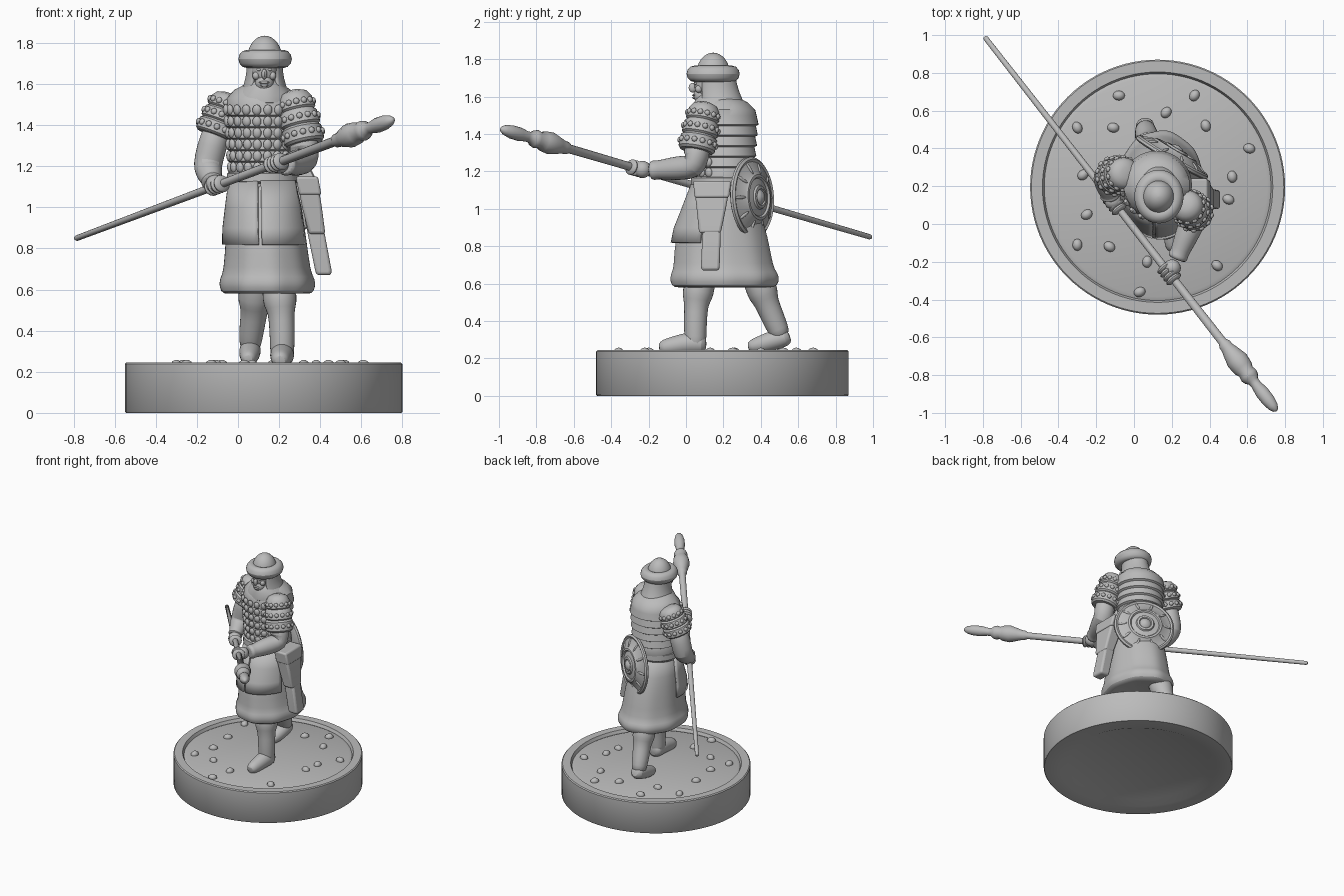
import bpy, bmesh, math
from mathutils import Vector, Matrix

cube = bpy.data.objects.get("Cube")
if cube:
    bpy.data.objects.remove(cube)

grey = bpy.data.materials.new("plain grey")
grey.use_nodes = True
grey.diffuse_color = (0.5, 0.5, 0.5, 1)
bsdf = next(n for n in grey.node_tree.nodes if n.type == 'BSDF_PRINCIPLED')
bsdf.inputs["Base Color"].default_value = (0.5, 0.5, 0.5, 1)
parts = []


def finish(name, bm, subsurf=0, bevel=0, solid=0):
    bmesh.ops.recalc_face_normals(bm, faces=bm.faces)
    me = bpy.data.meshes.new(name)
    bm.to_mesh(me)
    bm.free()
    ob = bpy.data.objects.new(name, me)
    bpy.context.scene.collection.objects.link(ob)
    me.materials.append(grey)
    if solid:
        ob.modifiers.new("thickness", 'SOLIDIFY').thickness = solid
    if bevel:
        mod = ob.modifiers.new("bevel", 'BEVEL')
        mod.width, mod.segments = bevel, 3
    if subsurf:
        ob.modifiers.new("smooth", 'SUBSURF').levels = subsurf
        ob.modifiers["smooth"].render_levels = subsurf
    parts.append(ob)
    return ob


def skin(rings, closed=True, caps=True):
    bm = bmesh.new()
    rows = [[bm.verts.new(p) for p in ring] for ring in rings]
    n = len(rows[0])
    for a, b in zip(rows, rows[1:]):
        for i in range(n if closed else n - 1):
            j = (i + 1) % n
            bm.faces.new((a[i], a[j], b[j], b[i]))
    if caps and closed:
        bm.faces.new(rows[0])
        bm.faces.new(rows[-1])
    return bm


def loft(name, rings, n=32, start=0, sweep=360, fold=0, caps=True, **kw):
    """Stack of ellipses (z, cx, cy, rx, ry); a partial sweep gives an open shell."""
    closed = sweep == 360
    out = []
    for k, (z, cx, cy, rx, ry) in enumerate(rings):
        ring = []
        for i in range(n):
            a = math.radians(start + sweep * i / (n if closed else n - 1))
            s = 1 + fold * math.cos(9 * a) * (1 - k / len(rings))
            ring.append((cx + rx * s * math.cos(a), cy + ry * s * math.sin(a), z))
        out.append(ring)
    return finish(name, skin(out, closed, caps), **kw)


def frame(t):
    u = t.cross(Vector((1, 0, 0))).normalized()
    return u, t.cross(u).normalized()


def tube(name, stops, n=14, **kw):
    """Round limb through (x, y, z, radius) stops."""
    pts = [Vector(s[:3]) for s in stops]
    rings = []
    for i, p in enumerate(pts):
        t = (pts[min(i + 1, len(pts) - 1)] - pts[max(i - 1, 0)]).normalized()
        u, v = frame(t)
        r = stops[i][3]
        rings.append([p + r * (u * math.cos(k * math.tau / n) + v * math.sin(k * math.tau / n))
                      for k in range(n)])
    return finish(name, skin(rings), **kw)


def blobs(name, items, seg=12):
    """Ellipsoids given as (place, radii, rotation matrix or None)."""
    bm = bmesh.new()
    for place, size, rot in items:
        m = Matrix.Translation(place) @ (rot or Matrix()) @ Matrix.Diagonal((*size, 1))
        bmesh.ops.create_uvsphere(bm, u_segments=seg, v_segments=max(6, seg // 2 + 2), radius=1, matrix=m)
    return finish(name, bm)


def facing(v, up='Y'):
    return Vector(v).to_track_quat('Z', up).to_matrix().to_4x4()


# round base: raised rim, sunken floor, dished underside
BX, BY = 0.125, 0.195
loft("base", [(z, BX, BY, r, r) for r, z in (
    (0.02, 0.03), (0.5, 0.025), (0.56, 0), (0.67, 0), (0.675, 0.006), (0.675, 0.238),
    (0.668, 0.245), (0.61, 0.245), (0.6, 0.222), (0.58, 0.23), (0.02, 0.232))], n=96)
pebbles = [(-.08, .68), (.32, .68), (-.3, .51), (-.11, .51), (.17, .59), (.38, .52), (.61, .4),
           (-.27, .26), (.52, .25), (.5, .13), (-.25, .05), (-.3, -.11), (-.13, -.12),
           (.03, -.36), (.07, -.2), (.44, -.22)]
blobs("base_pebbles", [((x, y, 0.232), (0.032, 0.026, 0.026), Matrix.Rotation(i, 4, 'Z'))
                       for i, (x, y) in enumerate(pebbles)])

# boots and legs
tube("front_leg", [(.2, .1, .72, .08), (.2, .07, .58, .085), (.205, .06, .53, .085), (.21, .055, .49, .064),
                   (.215, .05, .4, .064), (.215, .05, .32, .06), (.215, .05, .235, .06)], subsurf=1)
tube("front_boot_foot", [(.215, .11, .275, .03), (.215, .09, .275, .058), (.215, .02, .285, .062),
                         (.21, -.06, .268, .052), (.205, -.12, .258, .045), (.205, -.145, .253, .025)], subsurf=1)
tube("rear_leg", [(.09, .35, .72, .08), (.085, .4, .58, .085), (.08, .415, .54, .083), (.08, .43, .5, .066),
                  (.07, .46, .43, .064), (.06, .495, .35, .058), (.06, .51, .31, .05)], subsurf=1)
tube("rear_boot_foot", [(.06, .555, .325, .03), (.06, .535, .315, .052), (.058, .47, .298, .055),
                        (.055, .4, .275, .048), (.05, .35, .265, .036), (.05, .33, .262, .02)], subsurf=1)

# long coat skirt with a padded hem, and two front panels over it
loft("coat_skirt", [(.6, .14, .205, .1, .12), (.572, .14, .205, .2, .25), (.59, .14, .205, .228, .283),
                    (.63, .14, .207, .236, .293), (.665, .14, .205, .226, .28), (.685, .14, .2, .212, .265),
                    (.85, .135, .19, .196, .25), (1.0, .13, .19, .18, .2), (1.14, .125, .19, .16, .155)],
     n=48, fold=.02, subsurf=1)
panel = [(.82, .135, .19, .213, .272), (.9, .132, .19, .208, .255), (1.0, .13, .19, .194, .215),
         (1.13, .125, .19, .172, .165)]
loft("right_front_panel", panel, n=14, start=-185, sweep=85, solid=.014)
loft("left_front_panel", panel, n=14, start=-95, sweep=70, solid=.014)

# armoured torso in overlapping rows, with a belt
TX, TY, TWIST = .12, .205, -18
rows = []
for i in range(6):
    r = .155 + .004 * i
    rows += [(1.17 + .056 * i, TX, TY, r + .012, r + .008), (1.218 + .056 * i, TX, TY, r, r - .002)]
rows += [(1.53, TX, TY, .175, .165), (1.57, TX, TY, .14, .125), (1.61, .125, .18, .07, .07)]
loft("torso_armour", [(1.1, TX, .19, .15, .14)] + rows, n=40, start=TWIST)
loft("belt", [(1.115, TX, .195, .16, .155), (1.125, TX, .195, .176, .17), (1.165, TX, .195, .174, .168),
              (1.175, TX, .195, .155, .15)], n=40)
scales = []
for i in range(6):
    r = .163 + .004 * i
    for k in range(9):
        a = math.radians(-90 + TWIST * .5 + (k - 4) * 17)
        d = Vector((math.cos(a), math.sin(a), -.1))
        scales.append(((TX + r * d.x, TY + r * d.y, 1.194 + .056 * i), (.022, .027, .014), facing(d)))
blobs("chest_scales", scales, seg=10)

# hood, neck cape, head and hat
loft("neck_cape", [(1.49, .125, .195, .15, .15), (1.505, .125, .195, .165, .165), (1.55, .13, .19, .145, .15),
                   (1.58, .13, .175, .108, .13), (1.61, .13, .165, .085, .1), (1.63, .13, .16, .06, .07)],
     fold=.015, subsurf=1)
loft("hood", [(1.53, .13, .19, .13, .14), (1.6, .13, .175, .1, .12), (1.66, .13, .165, .088, .108),
              (1.74, .13, .16, .086, .1)], n=24, start=-52, sweep=284, solid=.02, subsurf=1)
blobs("head", [((.128, .13, 1.67), (.068, .088, .1), None), ((.128, .085, 1.605), (.045, .045, .045), None)], seg=24)
face = [((.128, .036, 1.648), (.014, .022, .026), None), ((.128, .045, 1.608), (.026, .012, .007), None),
        ((.128, .045, 1.594), (.02, .012, .007), None)]
for s in (-1, 1):
    face += [((.128 + s * .027, .053, 1.688), (.024, .014, .009), None),
             ((.128 + s * .026, .053, 1.67), (.012, .01, .007), None),
             ((.128 + s * .04, .068, 1.64), (.018, .02, .02), None)]
blobs("face_features", face)
brim = []
for k in range(12):
    a = k * math.tau / 12
    brim.append((1.722 + .044 * math.sin(a), .132, .145, .09 + .04 * math.cos(a), .1 + .042 * math.cos(a)))
loft("hat_brim", brim + brim[:1], n=40, caps=False)
loft("hat_crown", [(1.72 + .115 * math.sin(a), .13, .145, .086 * math.cos(a), .09 * math.cos(a))
                   for a in [k * math.pi / 2 / 8.05 for k in range(9)]])

# spear: tapered shaft, bound collar and rounded blade
BUTT, TIP = Vector((-.79, .99, .848)), Vector((.755, -.99, 1.428))
AXIS = (TIP - BUTT).normalized()
on_spear = lambda t: BUTT.lerp(TIP, t)
tube("spear", [(*on_spear(t), r) for t, r in (
    (0, .009), (.004, .014), (.5, .02), (.815, .024), (.822, .034), (.832, .036), (.845, .046), (.865, .06),
    (.885, .055), (.895, .044), (.905, .05), (.913, .044), (.92, .03), (.93, .028), (.95, .037),
    (.972, .036), (.988, .028), (.997, .016), (1, .005))], n=16)


# arms: studded short sleeve, forearm and a gripping hand
def arm(side, shoulder, cuff, elbow, wrist, grip):
    a, b = Vector(shoulder), Vector(cuff)
    profile = [(-.12, .03), (-.06, .065), (.06, .083), (.27, .09), (.31, .08), (.36, .092), (.6, .097),
               (.64, .086), (.69, .098), (.95, .099), (1, .088), (1.01, .05)]
    tube(side + "_sleeve", [(*a.lerp(b, t), r) for t, r in profile], n=24)
    d = (b - a).normalized()
    u, v = frame(d)
    studs = []
    for t, r in ((.17, .087), (.48, .095), (.82, .099)):
        for k in range(14):
            out = u * math.cos(k * math.tau / 14) + v * math.sin(k * math.tau / 14)
            studs.append((a.lerp(b, t) + out * r, (.016, .016, .012), facing(out)))
    blobs(side + "_sleeve_studs", studs, seg=8)
    e, w = Vector(elbow), Vector(wrist)
    tube(side + "_forearm", [(*a.lerp(b, .7), .072), (*b.lerp(e, .4), .074), (*e, .072),
                             (*e.lerp(w, .35), .068), (*e.lerp(w, .7), .056), (*e.lerp(w, .85), .05),
                             (*e.lerp(w, .92), .056), (*w, .048)], subsurf=1)
    fingers = [(on_spear(grip) + AXIS * .026 * (k - 1.5), (.047, .043, .018), facing(AXIS)) for k in range(4)]
    palm = on_spear(grip).lerp(w, .4)
    blobs(side + "_hand", fingers + [(palm, (.046, .046, .046), None)], seg=16)


arm("right", (-.045, .27, 1.53), (-.115, .25, 1.35), (-.15, .25, 1.2), (-.125, .14, 1.12), .445)
arm("left", (.275, .1, 1.54), (.325, .055, 1.31), (.325, .05, 1.225), (.225, -.19, 1.205), .632)

# bow case hanging at the left hip
q = math.sqrt(2)
loft("bow_case_top", [(z, x, y, w * q, d * q) for z, x, y, w, d in (
    (.87, .385, .128, .04, .058), (1.0, .36, .135, .048, .078), (1.14, .335, .14, .05, .098))],
     n=4, start=45, bevel=.014)
loft("bow_case_flap", [(z, x, y, w * q, d * q) for z, x, y, w, d in (
    (1.06, .352, .138, .054, .092), (1.15, .335, .14, .054, .102))], n=4, start=45, bevel=.012)
loft("bow_case_tip", [(z, x, y, w * q, d * q) for z, x, y, w, d in (
    (.67, .418, .13, .036, .047), (.695, .415, .13, .04, .05), (.95, .365, .14, .042, .048))],
     n=4, start=45, bevel=.014)

# round shield slung on the back
place = Matrix.Translation((.2, .35, 1.06)) @ facing((.5, .86, .05))
shield = loft("shield", [(z, 0, 0, r, r) for r, z in (
    (.02, -.012), (.205, -.012), (.217, -.004), (.217, .01), (.205, .02), (.192, .014), (.13, .04), (.122, .05),
    (.108, .052), (.1, .042), (.066, .05), (.06, .06), (.045, .062), (.04, .055), (.028, .068), (.004, .075))], n=48)
shield.matrix_world = place
ribs = []
for k in range(10):
    turn = Matrix.Rotation(k * math.tau / 10, 4, 'Z')
    ribs.append((turn @ Vector((.162, 0, .026)), (.036, .009, .008), turn @ Matrix.Rotation(.4, 4, 'Y')))
blobs("shield_ribs", ribs).matrix_world = place

# smooth shading with crisp edges
bpy.ops.object.select_all(action='DESELECT')
for ob in parts:
    ob.select_set(True)
bpy.context.view_layer.objects.active = parts[0]
bpy.ops.object.shade_smooth_by_angle(angle=math.radians(40))
